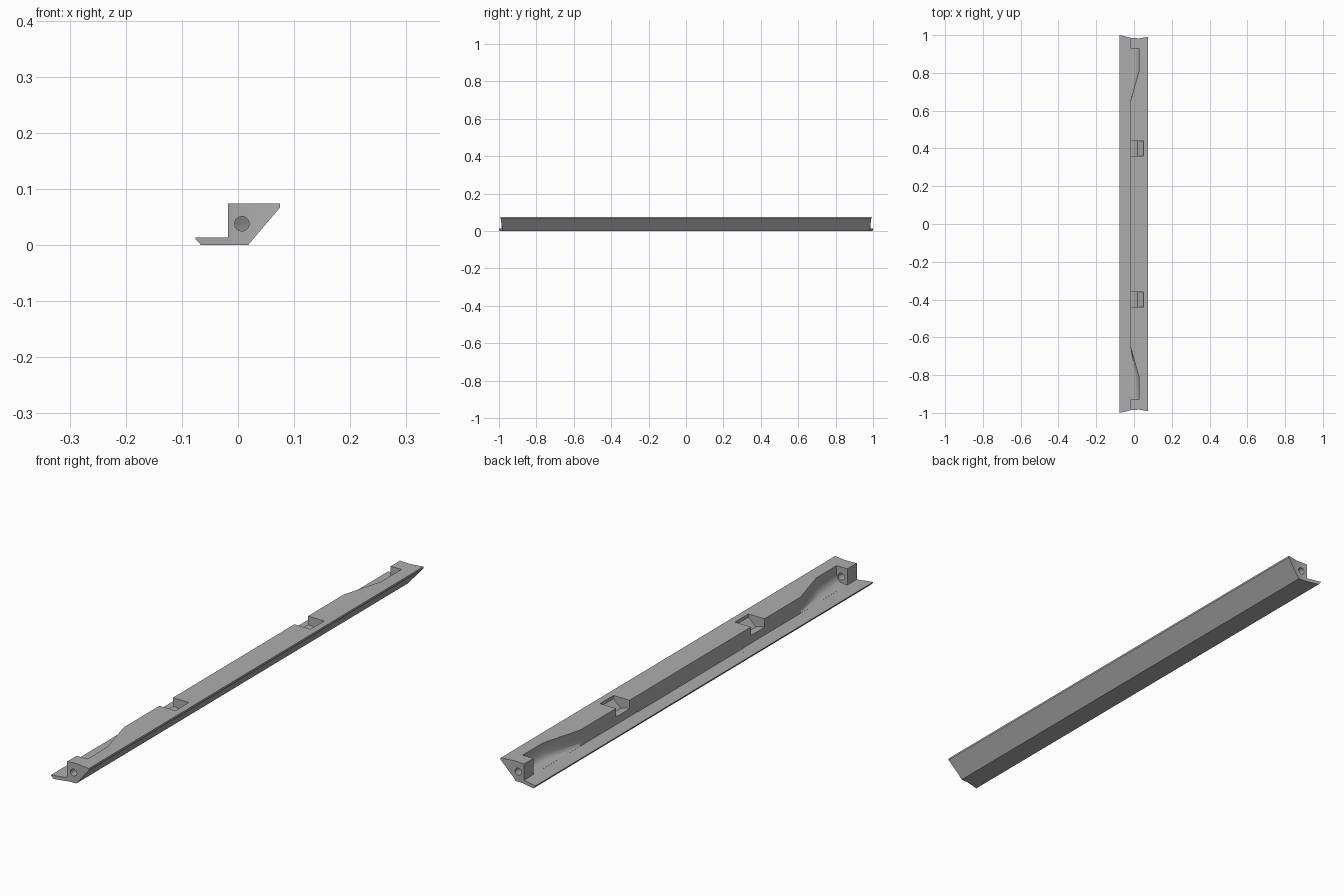
import bpy, bmesh, math
from mathutils import Vector

if "Cube" in bpy.data.objects:
    bpy.data.objects.remove(bpy.data.objects["Cube"])

grey = bpy.data.materials.new("mid grey")
grey.use_nodes = True
grey.diffuse_color = (0.42, 0.42, 0.42, 1)
grey.node_tree.nodes["Principled BSDF"].inputs["Base Color"].default_value = grey.diffuse_color


def loft(name, sections):
    """Closed solid through a list of equal-length point rings."""
    bm = bmesh.new()
    rings = [[bm.verts.new(p) for p in s] for s in sections]
    n = len(rings[0])
    for a, b in zip(rings, rings[1:]):
        for i in range(n):
            j = (i + 1) % n
            bm.faces.new((a[i], a[j], b[j], b[i]))
    bm.faces.new(rings[0])
    bm.faces.new(rings[-1])
    bmesh.ops.recalc_face_normals(bm, faces=bm.faces)
    mesh = bpy.data.meshes.new(name)
    bm.to_mesh(mesh)
    bm.free()
    mesh.materials.append(grey)
    obj = bpy.data.objects.new(name, mesh)
    bpy.context.collection.objects.link(obj)
    return obj


def along_y(name, profile, y0, y1):
    return loft(name, [[(x, y, z) for x, z in profile] for y in (y0, y1)])


def along_z(name, outline, z0, z1):
    return loft(name, [[(x, y, z) for x, y in outline] for z in (z0, z1)])


def cut(target, cutter):
    mod = target.modifiers.new("cut", "BOOLEAN")
    mod.operation = "DIFFERENCE"
    mod.solver = "EXACT"
    mod.object = cutter
    bpy.context.view_layer.objects.active = target
    bpy.ops.object.modifier_apply(modifier=mod.name)
    bpy.data.objects.remove(cutter)


WALL, LEDGE, TOP = -0.018, 0.013, 0.074

# Long rail: thin ledge, upright wall, sloping underside
rail = along_y("rail", [(-0.076, LEDGE), (-0.076, 0.011), (-0.066, 0), (0.018, 0),
                        (0.075, 0.067), (0.075, TOP), (WALL, TOP), (WALL, LEDGE)], -1, 1)

# Shallow recess in the ledge
cut(rail, along_z("ledge_recess", [(WALL, -0.31), (-0.042, -0.28), (-0.042, 0.28), (WALL, 0.31)],
                  LEDGE - 0.0015, LEDGE + 0.004))

pocket = [(-0.03, 0.09), (-0.03, 0.0132), (0.0, 0.0132), (0.012, 0.0165),
          (0.021, 0.025), (0.027, 0.038), (0.027, 0.09)]
notch = [(-0.03, 0.09), (-0.03, 0.042), (-0.006, 0.042), (0.018, 0.034), (0.049, 0.062), (0.049, 0.09)]


def pocket_ring(y, depth):
    ring = []
    for x, z in pocket:
        if x > WALL:
            x = WALL - 0.0005 + (x - WALL) * depth
        ring.append((x, y, z))
    return ring


for s in (-1, 1):
    # Tapered pocket behind each end block
    cut(rail, loft("pocket", [pocket_ring(s * 0.93, 1), pocket_ring(s * 0.81, 1),
                              pocket_ring(s * 0.65, 0)]))
    # Clip notch
    cut(rail, along_y("notch", notch, s * 0.36, s * 0.44))
    # Screw hole through the end block
    hole = [(0.007 + 0.013 * math.cos(a), 0.038 + 0.013 * math.sin(a))
            for a in (math.tau * i / 24 for i in range(24))]
    cut(rail, along_y("hole", hole, s * 0.915, s * 1.05))
    # Concave end face
    cut(rail, along_z("end_trim", [(-0.1, s * 1.006), (-0.076, s), (-0.01, s * 0.984), (0.03, s * 0.983),
                                   (0.075, s * 0.991), (0.1, s * 0.995), (0.1, s * 1.1), (-0.1, s * 1.1)],
                      -0.1, 0.2))

bpy.ops.object.select_all(action="DESELECT")
rail.select_set(True)
bpy.context.view_layer.objects.active = rail
bpy.ops.object.shade_smooth_by_angle(angle=math.radians(28))
